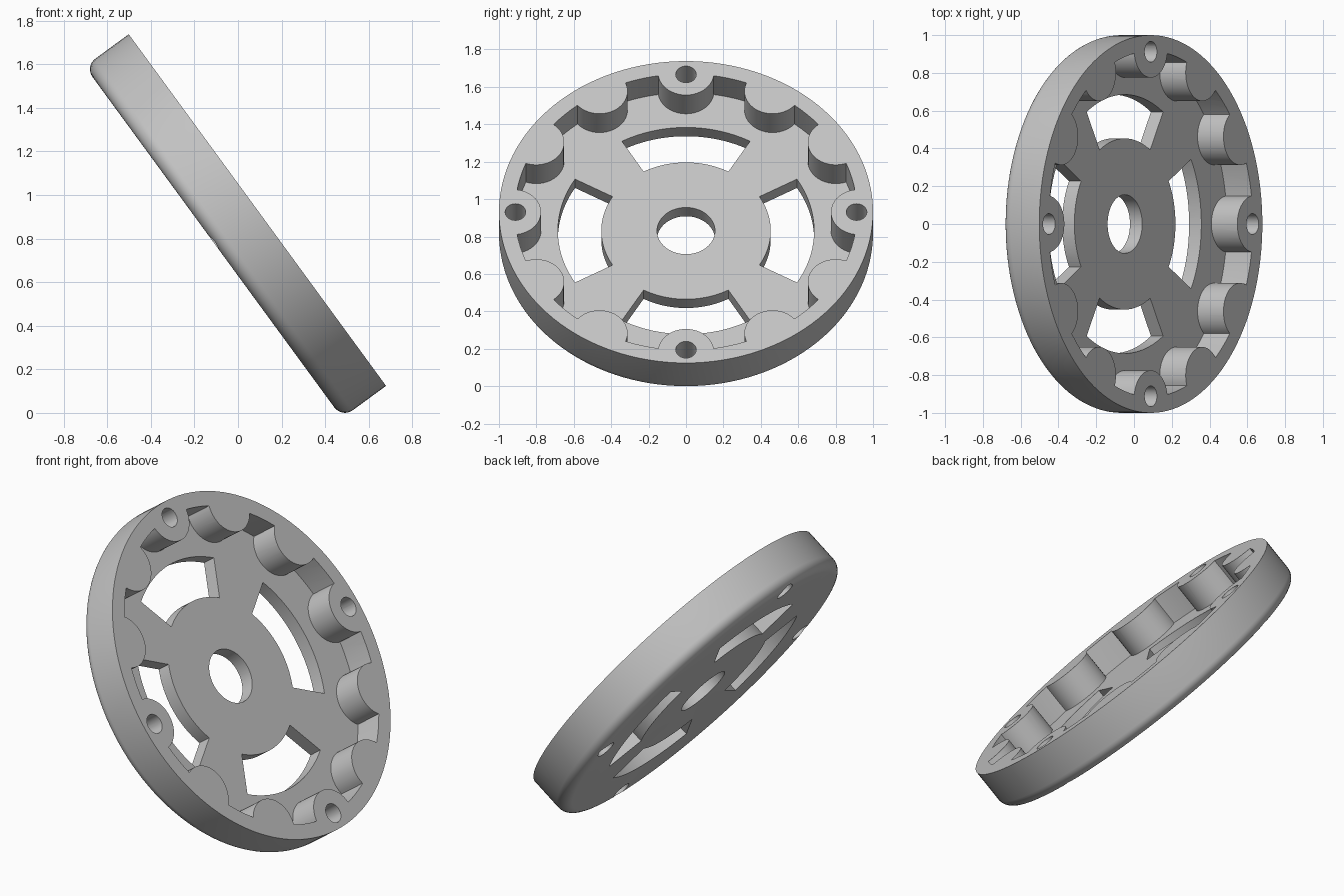
import bpy, bmesh
from math import sin, cos, pi, radians
from mathutils import Matrix, Vector

cube = bpy.data.objects.get("Cube")
if cube:
    bpy.data.objects.remove(cube, do_unlink=True)

RADIUS, THICK, FILLET = 1.0, 0.25, 0.06
FLOOR = -0.17          # pocket floor, measured from the open face
POCKET_R = 0.915
BOSS_AT, BOSS_R = 0.925, 0.15

grey = bpy.data.materials.new("light grey")
grey.use_nodes = True
colour = (0.55, 0.55, 0.55, 1)
grey.diffuse_color = colour
grey.node_tree.nodes["Principled BSDF"].inputs["Base Color"].default_value = colour


def arc(r, start, end, n, cx=0, cy=0):
    steps = [radians(start + (end - start) * i / n) for i in range(n + 1)]
    return [(cx + r * cos(a), cy + r * sin(a)) for a in steps]


def circle(r, n, cx=0, cy=0):
    return arc(r, 0, 360, n, cx, cy)[:-1]


def polar(r, deg):
    return r * cos(radians(deg)), r * sin(radians(deg))


def make_object(name, bm):
    bmesh.ops.recalc_face_normals(bm, faces=bm.faces)
    mesh = bpy.data.meshes.new(name)
    bm.to_mesh(mesh)
    bm.free()
    mesh.materials.append(grey)
    ob = bpy.data.objects.new(name, mesh)
    bpy.context.collection.objects.link(ob)
    return ob


def prisms(name, outlines, z0, z1):
    """Extrude each closed outline from z0 to z1 into one object."""
    bm = bmesh.new()
    for outline in outlines:
        face = bm.faces.new([bm.verts.new((x, y, z0)) for x, y in outline])
        ext = bmesh.ops.extrude_face_region(bm, geom=[face])
        verts = [v for v in ext["geom"] if isinstance(v, bmesh.types.BMVert)]
        bmesh.ops.translate(bm, verts=verts, vec=(0, 0, z1 - z0))
    return make_object(name, bm)


def subtract(target, cutter):
    mod = target.modifiers.new("cut", "BOOLEAN")
    mod.operation, mod.solver, mod.object = "DIFFERENCE", "EXACT", cutter
    bpy.context.view_layer.objects.active = target
    bpy.ops.object.modifier_apply(modifier=mod.name)
    bpy.data.objects.remove(cutter, do_unlink=True)


# Disc with a rounded back edge, turned from a half profile
bm = bmesh.new()
profile = [(0, -THICK)]
profile += arc(FILLET, -90, 0, 8, RADIUS - FILLET, FILLET - THICK)
profile += [(RADIUS, 0), (0, 0)]
verts = [bm.verts.new((r, 0, z)) for r, z in profile]
edges = [bm.edges.new(pair) for pair in zip(verts, verts[1:])]
bmesh.ops.spin(bm, geom=verts + edges, cent=(0, 0, 0), axis=(0, 0, 1),
               angle=2 * pi, steps=128, use_merge=True)
bmesh.ops.remove_doubles(bm, verts=bm.verts, dist=0.0001)
disc = make_object("mounting_ring", bm)

# Pocket that leaves twelve bosses standing along the rim
pocket = prisms("pocket_cutter", [circle(POCKET_R, 128)], FLOOR, 0.1)
bosses = prisms("boss_shapes", [circle(BOSS_R, 48, *polar(BOSS_AT, a))
                                for a in range(0, 360, 30)], -0.4, 0.3)
subtract(pocket, bosses)
subtract(disc, pocket)

# Centre bore, four floor windows and four screw holes
openings = [circle(0.155, 64)]
for a in range(0, 360, 90):
    openings.append(arc(0.685, a - 30, a + 30, 24) + arc(0.453, a + 30, a - 30, 24))
    openings.append(circle(0.055, 32, *polar(0.912, a)))
subtract(disc, prisms("opening_cutter", openings, -0.5, 0.2))

# Smooth the round walls and lean the disc to its resting tilt
for ob in bpy.context.selected_objects:
    ob.select_set(False)
disc.select_set(True)
bpy.context.view_layer.objects.active = disc
bpy.ops.object.shade_smooth_by_angle(angle=radians(30))
tilt = Matrix.Translation(Vector((0.089, 0, 0.931))) @ Matrix.Rotation(radians(53.8), 4, "Y")
disc.data.transform(tilt)
